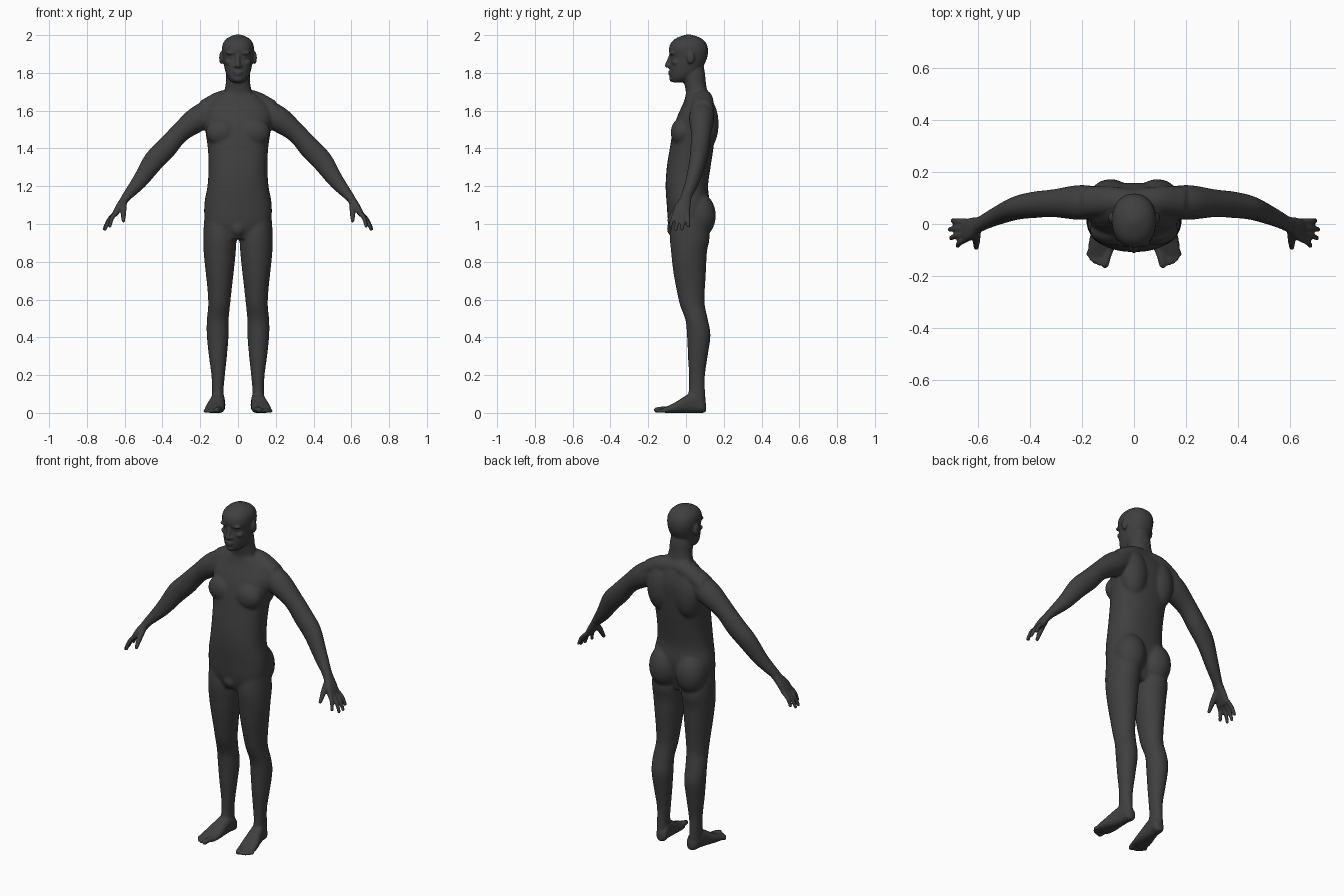
import bpy, bmesh
from math import cos, sin, pi, copysign
from mathutils import Vector, Matrix

bm = bmesh.new()
X, Y, Z = Vector((1, 0, 0)), Vector((0, 1, 0)), Vector((0, 0, 1))


def spline(pts, steps=5):
    """Catmull-Rom through rows of numbers."""
    out = []
    for i in range(len(pts) - 1):
        p0, p1, p2, p3 = (pts[max(0, min(len(pts) - 1, i + k))] for k in (-1, 0, 1, 2))
        for s in range(steps):
            t = s / steps
            out.append([0.5 * (2 * b + (c - a) * t + (2 * a - 5 * b + 4 * c - d) * t * t
                               + (3 * b - a - 3 * c + d) * t ** 3)
                        for a, b, c, d in zip(p0, p1, p2, p3)])
    return out + [list(pts[-1])]


def loft(rows, u, v, both=True, p=2.0, n=32):
    """Skin of superellipse rings; row = centre x, y, z, radius along u, radius along v."""
    for side in ((1, -1) if both else (1,)):
        rings = []
        for x, y, z, a, b in spline(rows):
            ring = []
            for k in range(n):
                c, s = cos(2 * pi * k / n), sin(2 * pi * k / n)
                co = Vector((x, y, z)) + u * (a * copysign(abs(c) ** (2 / p), c)) \
                    + v * (b * copysign(abs(s) ** (2 / p), s))
                ring.append(bm.verts.new((co.x * side, co.y, max(co.z, 0))))
            rings.append(ring)
        for r, q in zip(rings, rings[1:]):
            for k in range(n):
                bm.faces.new((r[k], r[(k + 1) % n], q[(k + 1) % n], q[k]))
        bm.faces.new(rings[0])
        bm.faces.new(rings[-1])


def column(rows, both=False, p=2.2):
    """Upright loft; row = z, centre x, half width, front y, back y."""
    loft([(cx, (f + b) / 2, z, w, (b - f) / 2) for z, cx, w, f, b in rows], X, Y, both, p)


def blob(c, r, both=True):
    """Ellipsoid of muscle or feature."""
    for side in ((1, -1) if both else (1,)):
        m = Matrix.Translation((c[0] * side, c[1], c[2])) @ Matrix.Diagonal((*r, 1))
        bmesh.ops.create_uvsphere(bm, u_segments=24, v_segments=16, radius=1, matrix=m)


def digit(pts, radii, both=True):
    """Round tube with ball ends."""
    d = (Vector(pts[-1]) - Vector(pts[0])).normalized()
    u = d.cross(X if abs(d.x) < 0.8 else Z).normalized()
    loft([(*c, r, r) for c, r in zip(pts, radii)], u, d.cross(u), both, n=16)
    for c, r in ((pts[0], radii[0]), (pts[-1], radii[-1])):
        blob(c, (r, r, r), both)


# Torso
column([(0.92, 0, 0.09, -0.07, 0.08), (1.0, 0, 0.168, -0.093, 0.105),
        (1.1, 0, 0.179, -0.102, 0.125), (1.2, 0, 0.162, -0.108, 0.117),
        (1.3, 0, 0.156, -0.102, 0.13), (1.4, 0, 0.16, -0.086, 0.145),
        (1.5, 0, 0.174, -0.068, 0.155), (1.58, 0, 0.18, -0.042, 0.158),
        (1.64, 0, 0.15, -0.014, 0.145), (1.69, 0, 0.09, 0.0, 0.12)], p=2.3)
blob((0.085, -0.025, 1.485), (0.085, 0.056, 0.075))       # chest
blob((0.09, 0.105, 1.53), (0.08, 0.068, 0.14))            # shoulder blades
blob((0.088, 0.07, 1.045), (0.088, 0.088, 0.12))          # buttocks
blob((0, -0.06, 0.975), (0.04, 0.042, 0.045), False)      # groin
loft([(0, 0.085, 1.66, 0.05, 0.055), (0.1, 0.09, 1.652, 0.055, 0.052),
      (0.2, 0.085, 1.592, 0.06, 0.06)], Y, Z)             # shoulder slope

# Neck
column([(1.63, 0, 0.085, 0.0, 0.125), (1.69, 0, 0.075, 0.0, 0.115),
        (1.75, 0, 0.064, -0.01, 0.105), (1.80, 0, 0.062, -0.02, 0.1),
        (1.85, 0, 0.05, -0.01, 0.09)])

# Head
column([(1.75, 0, 0.03, -0.072, -0.01), (1.77, 0, 0.05, -0.081, 0.03),
        (1.80, 0, 0.065, -0.085, 0.07), (1.84, 0, 0.074, -0.086, 0.095),
        (1.88, 0, 0.08, -0.081, 0.112), (1.92, 0, 0.085, -0.091, 0.117),
        (1.955, 0, 0.08, -0.082, 0.108), (1.98, 0, 0.062, -0.058, 0.085),
        (1.996, 0, 0.034, -0.022, 0.05), (2.003, 0, 0.01, 0.003, 0.022)])
digit([(0, -0.083, 1.895), (0, -0.09, 1.868), (0, -0.1, 1.84)], (0.008, 0.01, 0.013), False)
blob((0.012, -0.09, 1.836), (0.01, 0.011, 0.008))         # nostrils
blob((0.034, -0.072, 1.905), (0.032, 0.018, 0.009))       # brow
blob((0.032, -0.066, 1.882), (0.013, 0.013, 0.009))       # eyes
blob((0.046, -0.055, 1.855), (0.023, 0.02, 0.014))        # cheeks
blob((0, -0.085, 1.804), (0.024, 0.011, 0.006), False)    # upper lip
blob((0, -0.083, 1.791), (0.02, 0.011, 0.006), False)     # lower lip
blob((0, -0.074, 1.768), (0.024, 0.014, 0.016), False)    # chin
blob((0.088, 0.025, 1.88), (0.012, 0.021, 0.034))         # ears

# Arms
diag = Vector((1, 0, 1)).normalized()
loft([(0.148, 0.085, 1.605, 0.06, 0.06), (0.212, 0.083, 1.556, 0.067, 0.069),
      (0.308, 0.08, 1.482, 0.054, 0.053), (0.382, 0.074, 1.40, 0.051, 0.057),
      (0.451, 0.062, 1.328, 0.046, 0.056), (0.52, 0.035, 1.228, 0.038, 0.042),
      (0.585, 0.004, 1.151, 0.03, 0.026), (0.6, -0.003, 1.135, 0.028, 0.022)], Y, diag)

# Hands
palm = Vector((0.83, 0, 0.55)).normalized()
loft([(0.58, 0.004, 1.155, 0.029, 0.024), (0.60, -0.004, 1.13, 0.031, 0.022),
      (0.625, -0.018, 1.095, 0.042, 0.02), (0.648, -0.025, 1.058, 0.044, 0.016),
      (0.655, -0.027, 1.045, 0.036, 0.012)], Y, palm, p=2.4)
for y, tip in ((-0.058, (0.678, -0.083, 0.988)), (-0.036, (0.704, -0.054, 0.972)),
               (-0.013, (0.708, -0.021, 0.974)), (0.009, (0.698, 0.013, 0.99))):
    base = Vector((0.645, y, 1.06))
    mid = (base + Vector(tip)) / 2 + Vector((0.007, 0, 0.005))
    digit([tuple(base), tuple(mid), tip], (0.013, 0.0115, 0.0095))
digit([(0.605, -0.02, 1.115), (0.606, -0.06, 1.065), (0.607, -0.091, 1.018)],
      (0.018, 0.015, 0.0105))

# Legs
column([(1.02, 0.095, 0.085, -0.075, 0.11), (0.93, 0.096, 0.088, -0.085, 0.125),
        (0.85, 0.097, 0.085, -0.079, 0.111), (0.75, 0.097, 0.075, -0.068, 0.106),
        (0.65, 0.0975, 0.064, -0.05, 0.1), (0.57, 0.1, 0.058, -0.032, 0.1),
        (0.49, 0.1075, 0.058, -0.003, 0.117), (0.41, 0.1075, 0.058, 0.005, 0.13),
        (0.3, 0.1065, 0.048, 0.01, 0.115), (0.2, 0.105, 0.036, 0.015, 0.101),
        (0.12, 0.107, 0.031, 0.014, 0.101), (0.05, 0.105, 0.034, 0.0, 0.104)], True, 2.0)

# Feet
loft([(0.1, 0.106, 0.03, 0.014, 0.022), (0.1, 0.09, 0.038, 0.032, 0.038),
      (0.105, 0.05, 0.055, 0.036, 0.055), (0.112, 0.0, 0.045, 0.042, 0.047),
      (0.12, -0.05, 0.029, 0.05, 0.031), (0.127, -0.1, 0.017, 0.05, 0.018),
      (0.13, -0.118, 0.014, 0.042, 0.013)], X, Z, p=2.4)
for bx, by, tx, ty, r in ((0.095, -0.1, 0.111, -0.155, 0.015), (0.114, -0.1, 0.135, -0.151, 0.01),
                          (0.13, -0.1, 0.151, -0.143, 0.01), (0.144, -0.09, 0.164, -0.131, 0.01),
                          (0.156, -0.08, 0.175, -0.115, 0.01)):
    digit([(bx, by, r + 0.004), ((bx + tx) / 2, (by + ty) / 2, r + 0.005), (tx, ty, r)],
          (r, r * 0.95, r))

# Fuse all parts into one skin
bmesh.ops.recalc_face_normals(bm, faces=bm.faces)
mesh = bpy.data.meshes.new("body")
bm.to_mesh(mesh)
bm.free()
body = bpy.data.objects.new("body", mesh)
bpy.context.collection.objects.link(body)
fuse = body.modifiers.new("fuse", 'REMESH')
fuse.mode = 'VOXEL'
fuse.voxel_size = 0.006
fused = bpy.data.meshes.new_from_object(body.evaluated_get(bpy.context.evaluated_depsgraph_get()))
body.modifiers.clear()
body.data = fused
for f in fused.polygons:
    f.use_smooth = True

# Soften broad muscles strongly, keep face, hands and feet crisp
broad = body.vertex_groups.new(name="broad")
for vert in fused.vertices:
    x, _, z = vert.co
    w = min(1, max(0, min((1.76 - z) / 0.05, (0.58 - abs(x)) / 0.06, (z - 0.08) / 0.06)))
    if w > 0:
        broad.add([vert.index], w, 'REPLACE')
for name, count, group in (("soften", 16, "broad"), ("polish", 3, "")):
    m = body.modifiers.new(name, 'SMOOTH')
    m.factor, m.iterations, m.vertex_group = 0.5, count, group

skin = bpy.data.materials.new("dark_grey")
skin.diffuse_color = (0.05, 0.05, 0.05, 1)
fused.materials.clear()
fused.materials.append(skin)
